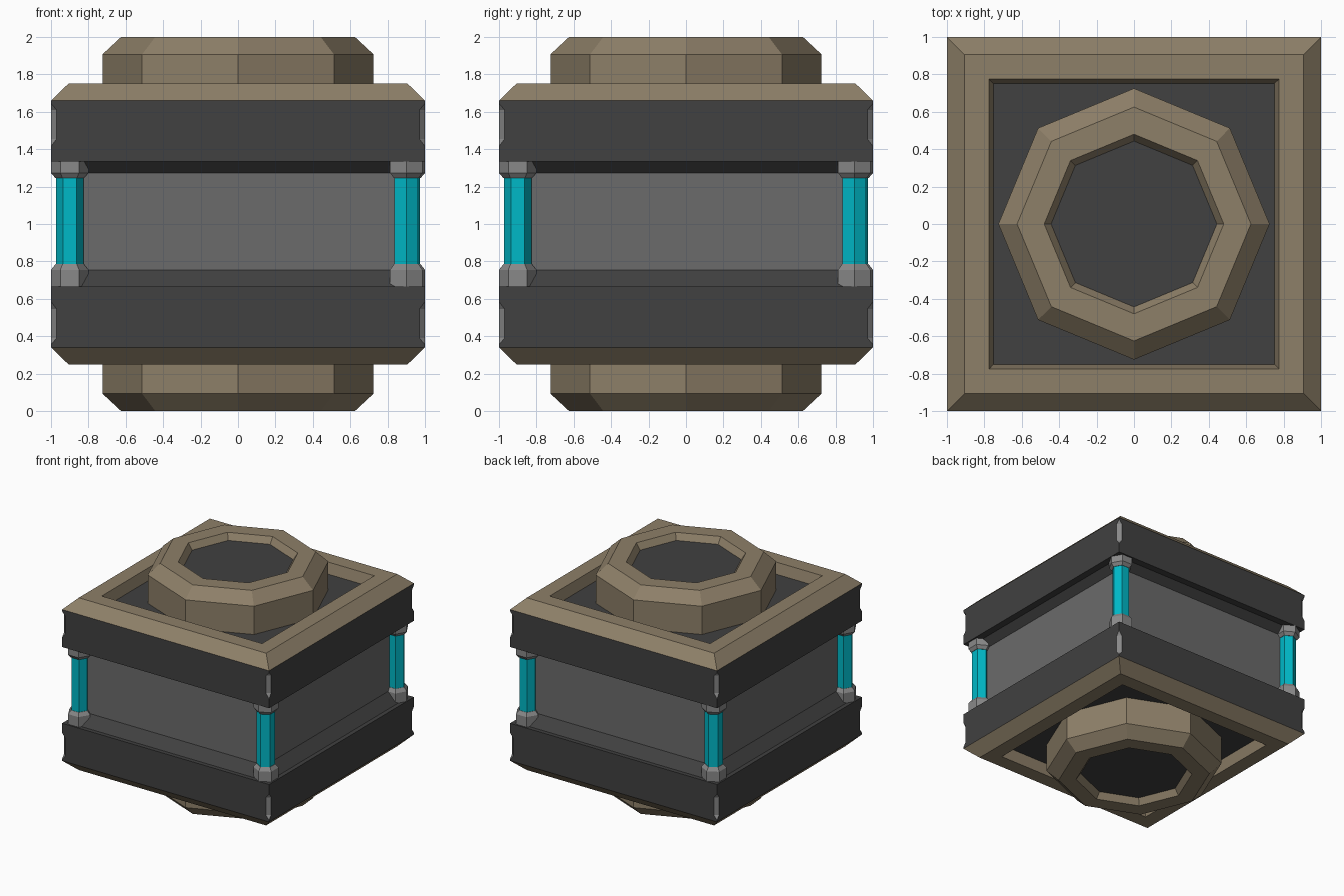
import bpy, bmesh, math

if "Cube" in bpy.data.objects:
    bpy.data.objects.remove(bpy.data.objects["Cube"])

def material(name, rgb):
    m = bpy.data.materials.new(name)
    m.diffuse_color = (*rgb, 1)
    m.use_nodes = True
    m.node_tree.nodes["Principled BSDF"].inputs["Base Color"].default_value = m.diffuse_color
    return m

DARK = material("dark_grey", (0.052, 0.052, 0.052))
MID = material("mid_grey", (0.145, 0.145, 0.145))
LIGHT = material("light_grey", (0.25, 0.25, 0.25))
BROWN = material("brown", (0.27, 0.215, 0.14))
TEAL = material("teal", (0.0, 0.48, 0.57))

def loft(name, sections, mat, closed=False, flip=False):
    """Skin a stack of point rings; closed joins last to first, flip mirrors about z=1."""
    bm = bmesh.new()
    rings = [[bm.verts.new((x, y, 2 - z if flip else z)) for x, y, z in s] for s in sections]
    n = len(rings[0])
    pairs = list(zip(rings, rings[1:]))
    if closed:
        pairs.append((rings[-1], rings[0]))
    else:
        bm.faces.new(rings[0])
        bm.faces.new(rings[-1])
    for a, b in pairs:
        for i in range(n):
            j = (i + 1) % n
            bm.faces.new((a[i], a[j], b[j], b[i]))
    bmesh.ops.remove_doubles(bm, verts=bm.verts, dist=1e-5)
    bmesh.ops.recalc_face_normals(bm, faces=bm.faces)
    me = bpy.data.meshes.new(name)
    bm.to_mesh(me)
    bm.free()
    me.materials.append(mat)
    ob = bpy.data.objects.new(name, me)
    bpy.context.collection.objects.link(ob)
    return ob

def polygon(n, r, z, cx=0, cy=0, rot=0):
    return [(cx + r * math.cos(rot + i * math.tau / n),
             cy + r * math.sin(rot + i * math.tau / n), z) for i in range(n)]

def square(h, z):
    return polygon(4, h * math.sqrt(2), z, rot=math.pi / 4)

def notched_square(c, z):
    # unit square with its corners cut by c
    k = 1 - c
    return [(x, y, z) for x, y in ((1, -k), (1, k), (k, 1), (-k, 1),
                                   (-1, k), (-1, -k), (-k, -1), (k, -1))]

for side, flip in (("top", False), ("bottom", True)):
    # thick outer band with lighter notches in its corners
    band = loft(side + "_band", [notched_square(c, z) for c, z in (
        (0, 1.333), (0, 1.415), (0.03, 1.455), (0.03, 1.61), (0, 1.645), (0, 1.66))],
        DARK, flip=flip)
    band.data.materials.append(LIGHT)
    for f in band.data.polygons:
        if abs(f.normal.x) > 0.1 and abs(f.normal.y) > 0.1:
            f.material_index = 1
    # bevelled square frame
    loft(side + "_frame", [square(h, z) for h, z in (
        (1, 1.66), (0.905, 1.752), (0.775, 1.752), (0.75, 1.66))],
        BROWN, closed=True, flip=flip)
    # octagonal collar and its sunken plate
    loft(side + "_collar", [polygon(8, r, z) for r, z in (
        (0.725, 1.655), (0.725, 1.907), (0.625, 2), (0.48, 2), (0.44, 1.94), (0.44, 1.655))],
        BROWN, closed=True, flip=flip)
    loft(side + "_plate", [polygon(8, 0.45, z) for z in (1.66, 1.945)], DARK, flip=flip)

# recessed core with a sloped ledge flaring out below and above it
loft("core", [square(0.88, z) for z in (0.7, 1.3)], MID)
loft("lower_ledge", [square(h, z) for h, z in ((0.965, 0.665), (0.88, 0.755))], DARK)
loft("upper_ledge", [square(h, z) for h, z in ((0.88, 1.273), (0.94, 1.335))], DARK)

# hexagonal corner rods with end caps, turned a quarter per corner
for k in range(4):
    a = k * math.pi / 2
    cx = 0.9 * math.sqrt(2) * math.cos(a - 0.75 * math.pi)
    cy = 0.9 * math.sqrt(2) * math.sin(a - 0.75 * math.pi)

    def hexes(prof):
        return [polygon(6, r, z, cx, cy, a) for r, z in prof]

    loft(f"rod_{k}", hexes(((0.073, 0.7), (0.073, 1.3))), TEAL)
    loft(f"lower_cap_{k}", hexes(((0.1, 0.667), (0.1, 0.755), (0.076, 0.785))), LIGHT)
    loft(f"upper_cap_{k}", hexes(((0.1, 1.333), (0.1, 1.273), (0.076, 1.245))), LIGHT)
